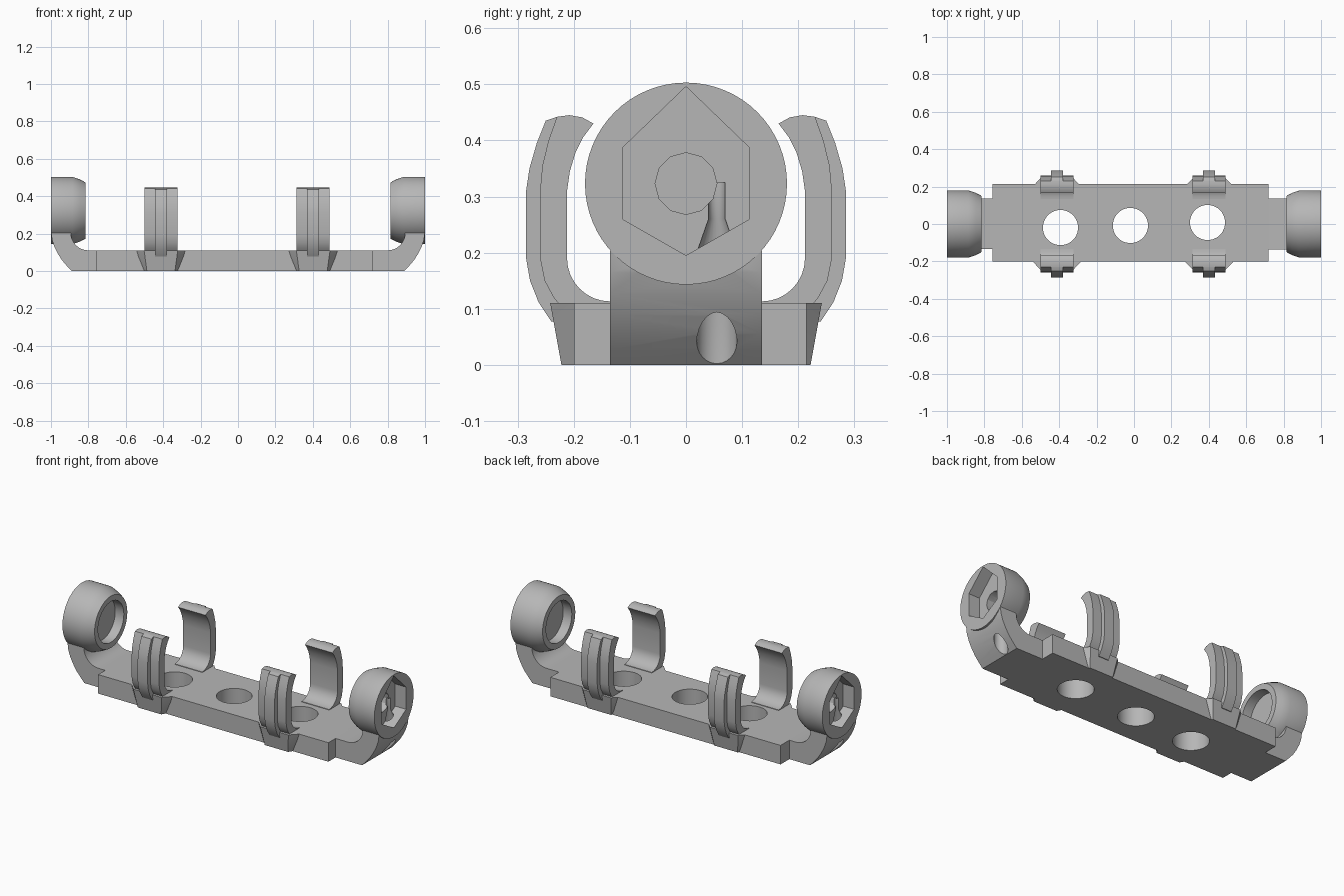
import bpy, bmesh, math
from mathutils import Matrix, Vector

cube = bpy.data.objects.get("Cube")
if cube:
    bpy.data.objects.remove(cube, do_unlink=True)

grey = bpy.data.materials.new("plain grey")
grey.use_nodes = True
COLOUR = (0.47, 0.47, 0.47, 1)
grey.diffuse_color = COLOUR
grey.node_tree.nodes["Principled BSDF"].inputs["Base Color"].default_value = COLOUR


def make(name, bm):
    bmesh.ops.remove_doubles(bm, verts=bm.verts, dist=1e-5)
    bmesh.ops.recalc_face_normals(bm, faces=bm.faces)
    mesh = bpy.data.meshes.new(name)
    bm.to_mesh(mesh)
    bm.free()
    mesh.materials.append(grey)
    obj = bpy.data.objects.new(name, mesh)
    bpy.context.collection.objects.link(obj)
    return obj


def prism(name, points, start, end):
    """Extrude a closed outline from one offset vector to another."""
    bm = bmesh.new()
    face = bm.faces.new([bm.verts.new(Vector(p) + Vector(start)) for p in points])
    ext = bmesh.ops.extrude_face_region(bm, geom=[face])["geom"]
    verts = [v for v in ext if isinstance(v, bmesh.types.BMVert)]
    bmesh.ops.translate(bm, verts=verts, vec=Vector(end) - Vector(start))
    return make(name, bm)


def lathe(name, profile, place, along_x=False, steps=48):
    """Turn (radius, height) points around an upright or x axis."""
    bm = bmesh.new()
    verts = [bm.verts.new((r, 0, h)) for r, h in profile]
    edges = [bm.edges.new(pair) for pair in zip(verts, verts[1:])]
    bmesh.ops.spin(bm, geom=verts + edges, cent=(0, 0, 0), axis=(0, 0, 1),
                   angle=math.tau, steps=steps)
    matrix = Matrix.Translation(place)
    if along_x:
        matrix = matrix @ Matrix.Rotation(math.pi / 2, 4, "Y")
    bm.transform(matrix)
    return make(name, bm)


def rod(name, r, h0, h1, place, **kw):
    return lathe(name, [(0, h0), (r, h0), (r, h1), (0, h1)], place, **kw)


def combine(obj, other, operation="DIFFERENCE"):
    mod = obj.modifiers.new("combine", "BOOLEAN")
    mod.operation, mod.object, mod.solver = operation, other, "EXACT"
    bpy.context.view_layer.objects.active = obj
    bpy.ops.object.modifier_apply(modifier=mod.name)
    bpy.data.objects.remove(other, do_unlink=True)


def arc(cx, cz, r, a0, a1, n=8):
    angles = [math.radians(a0 + (a1 - a0) * i / n) for i in range(n + 1)]
    return [(cx + r * math.cos(a), cz + r * math.sin(a)) for a in angles]


# Base plate with three drilled holes
plate = prism("base_plate", [(-.757, -.2, 0), (.72, -.2, 0), (.72, .215, 0), (-.757, .215, 0)],
              (0, 0, 0), (0, 0, .11))
for x, y in ((-.393, -.019), (-.019, -.008), (.393, .008)):
    combine(plate, rod("hole_cutter", .094, -.1, .3, (x, y, 0)))
parts = [plate]

# End holder: curved neck joined to a tapered cup
AXIS = (0, 0, .323)
outer = [(.7, 0), (.89, 0), (.915, .027), (.94, .056), (.962, .09), (.981, .127),
         (.994, .165), (.999, .204)]
inner = arc(.8, .204, .094, 0, -90)
neck = prism("left_end_holder", [(x, 0, z) for x, z in outer + inner + [(.7, .11)]],
             (0, -.135, 0), (0, .135, 0))
cup = lathe("cup", [(0, .815), (.15, .815), (.166, .845), (.18, .885), (.18, 1), (0, 1)],
            AXIS, along_x=True, steps=64)
combine(neck, cup, "UNION")
# Hexagonal pocket with a raised peak, through hole and inner recess
hexagon = [(0, .496), (.112, .388), (.112, .259), (0, .195), (-.112, .259), (-.112, .388)]
combine(neck, prism("pocket_cutter", [(0, y, z) for y, z in hexagon], (.93, 0, 0), (1.1, 0, 0)))
combine(neck, rod("bore_cutter", .055, .7, 1.1, AXIS, along_x=True, steps=12))
combine(neck, rod("recess_cutter", .118, .7, .87, AXIS, along_x=True))
# Wire channel from the underside of the neck up into the pocket
channel = [(0, -.1), (.036, -.1), (.036, .2), (.015, .26), (.015, .325), (0, .325)]
combine(neck, lathe("channel_cutter", channel, (.928, .055, 0), steps=24))
parts.append(neck)

other_end = bpy.data.objects.new("right_end_holder", neck.data.copy())
other_end.data.transform(Matrix.Rotation(math.pi, 4, "Z"))
bpy.context.collection.objects.link(other_end)
parts.append(other_end)

# Spring clips: wide curved leaf, narrow back rib and flared foot, as (y outward, z)
leaf = arc(.135, .19, .077, -90, 0) + [
    (.212, .31), (.207, .345), (.197, .378), (.183, .406), (.165, .43),
    (.185, .441), (.208, .445), (.23, .442),
    (.245, .4), (.256, .355), (.26, .31), (.26, .19), (.252, .15), (.236, .12),
    (.215, .095), (.135, .095)]
rib = [(.208, .445), (.23, .442), (.25, .435), (.266, .395), (.279, .35), (.285, .31),
       (.285, .19), (.278, .15), (.263, .112), (.24, .077), (.2, .077),
       (.235, .15), (.24, .19), (.24, .31), (.23, .37)]


def foot(name, x, side):
    bm = bmesh.new()
    for z, wide, narrow, y in ((0, .095, .075, .222), (.11, .14, .09, .242)):
        for px, py in ((-wide, .19), (wide, .19), (narrow, y), (-narrow, y)):
            bm.verts.new((x + px, side * py, z))
    bmesh.ops.convex_hull(bm, input=bm.verts)
    return make(name, bm)


for end, x in (("left", .402), ("right", -.412)):
    for face, side in (("front", -1), ("back", 1)):
        label = f"{face}_{end}_clip"
        for piece, outline, half in (("leaf", leaf, .088), ("rib", rib, .032)):
            parts.append(prism(f"{label}_{piece}", [(0, side * y, z) for y, z in outline],
                               (x - half, 0, 0), (x + half, 0, 0)))
        parts.append(foot(f"{label}_foot", x, side))

# Smooth the curves while keeping edges crisp
bpy.ops.object.select_all(action="DESELECT")
for obj in parts:
    obj.select_set(True)
bpy.context.view_layer.objects.active = plate
bpy.ops.object.shade_smooth_by_angle(angle=math.radians(30))
